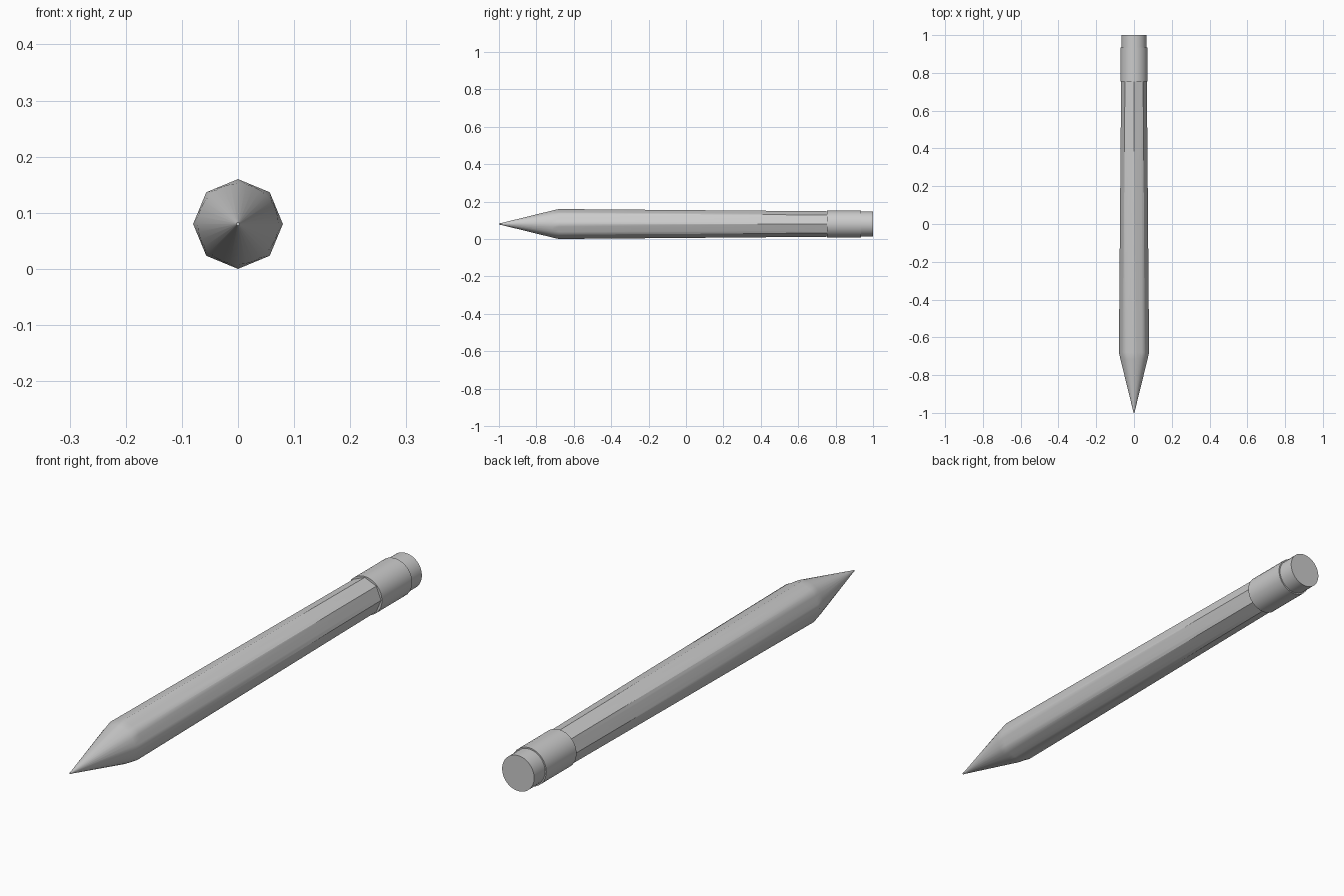
import bpy, bmesh, math

if "Cube" in bpy.data.objects:
    bpy.data.objects.remove(bpy.data.objects["Cube"])

CENTER_Z = 0.08
SIDES = 32


def octagon_scale(a):
    # distance to the edge of a unit octagon with corners at multiples of 45 degrees
    step = math.pi / 4
    return math.cos(step / 2) / math.cos(a % step - step / 2)


def loft(name, rings):
    """Closed solid along y from rings of (y, radius, octagon amount)."""
    bm = bmesh.new()
    loops = []
    for y, r, octo in rings:
        loop = []
        for i in range(SIDES):
            a = 2 * math.pi * i / SIDES
            d = r * (1 + octo * (octagon_scale(a) - 1))
            loop.append(bm.verts.new((d * math.cos(a), y, CENTER_Z + d * math.sin(a))))
        loops.append(loop)
    for lo, hi in zip(loops, loops[1:]):
        for i in range(SIDES):
            j = (i + 1) % SIDES
            bm.faces.new((lo[i], lo[j], hi[j], hi[i]))
    bm.faces.new(loops[0])
    bm.faces.new(loops[-1])
    bmesh.ops.recalc_face_normals(bm, faces=bm.faces)
    mesh = bpy.data.meshes.new(name)
    bm.to_mesh(mesh)
    bm.free()
    ob = bpy.data.objects.new(name, mesh)
    bpy.context.collection.objects.link(ob)
    bpy.ops.object.select_all(action='DESELECT')
    ob.select_set(True)
    bpy.context.view_layer.objects.active = ob
    bpy.ops.object.shade_smooth_by_angle(angle=math.radians(30))
    return ob


# Octagonal shaft, tapering to the back, with the sharpened round point
loft("pencil_shaft", [(-1.0, 0.003, 0), (-0.99, 0.0045, 0), (-0.715, 0.072, 0),
                      (-0.68, 0.08, 1), (0.77, 0.068, 1)])

# Round metal sleeve
loft("ferrule", [(0.755, 0.072, 0), (0.935, 0.072, 0)])

# Eraser stub
loft("eraser", [(0.92, 0.067, 0), (1.0, 0.067, 0)])
